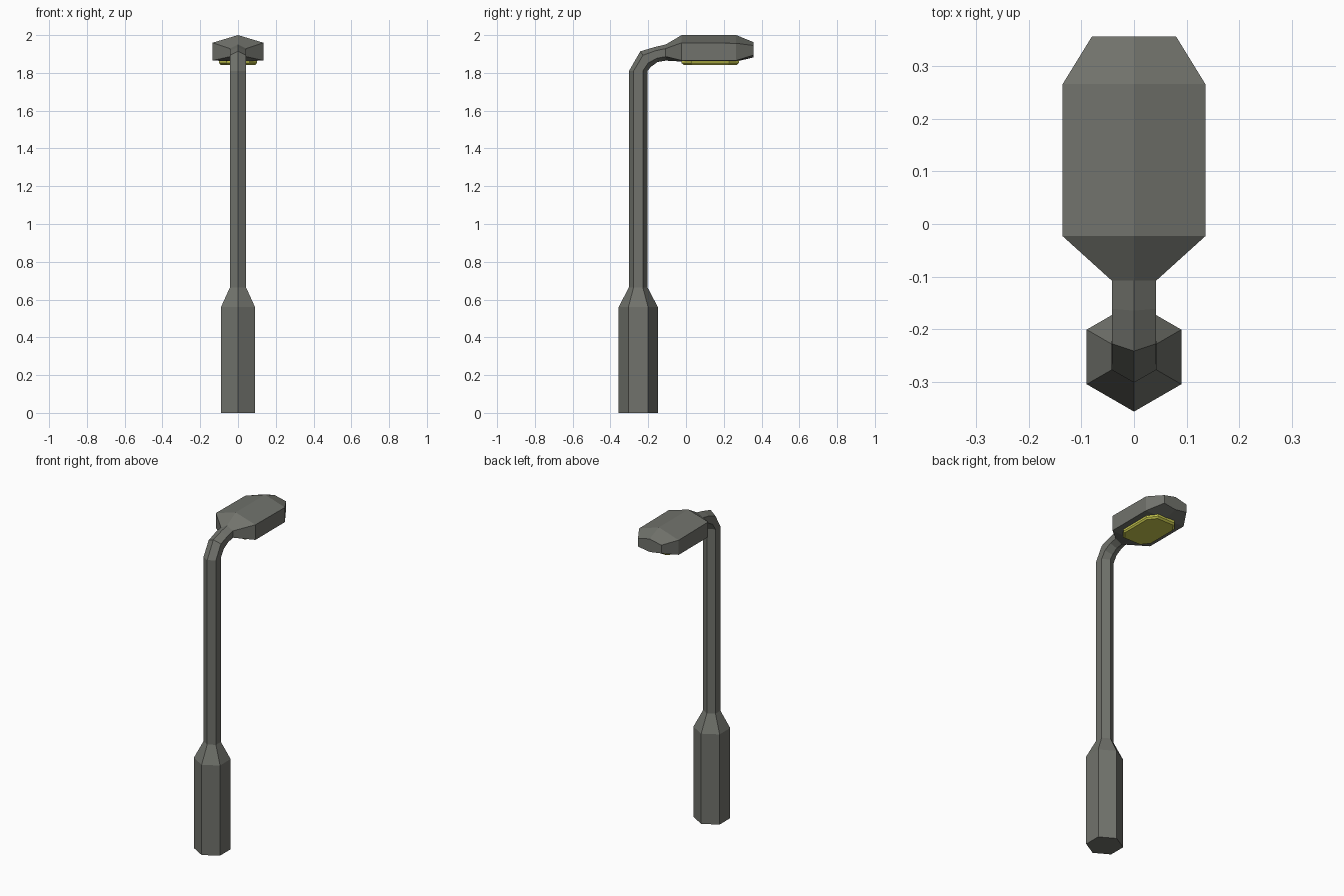
import bpy, bmesh

if "Cube" in bpy.data.objects:
    bpy.data.objects.remove(bpy.data.objects["Cube"])


def material(name, rgb):
    m = bpy.data.materials.new(name)
    m.diffuse_color = (*rgb, 1)
    m.use_nodes = True
    m.node_tree.nodes["Principled BSDF"].inputs["Base Color"].default_value = m.diffuse_color
    return m


grey = material("warm grey metal", (0.165, 0.17, 0.15))
yellow = material("yellow lamp", (0.60, 0.60, 0.08))


def ring(outer, inner, half_width, a=0.25, b=0.75):
    """Six-sided section between two (y, z) points; a and b place the side corners."""
    def at(t, x):
        return (x, outer[0] + (inner[0] - outer[0]) * t, outer[1] + (inner[1] - outer[1]) * t)
    w = half_width
    return [at(0, 0), at(a, w), at(b, w), at(1, 0), at(b, -w), at(a, -w)]


def loft(name, rings, mat, cap_start=True, cap_end=True):
    bm = bmesh.new()
    loops = [[bm.verts.new(p) for p in r] for r in rings]
    n = len(loops[0])
    for lo, hi in zip(loops, loops[1:]):
        for i in range(n):
            j = (i + 1) % n
            bm.faces.new((lo[i], lo[j], hi[j], hi[i]))
    if cap_start:
        bm.faces.new(loops[0][::-1])
    if cap_end:
        bm.faces.new(loops[-1])
    bmesh.ops.recalc_face_normals(bm, faces=bm.faces)
    me = bpy.data.meshes.new(name)
    bm.to_mesh(me)
    bm.free()
    me.materials.append(mat)
    ob = bpy.data.objects.new(name, me)
    bpy.context.collection.objects.link(ob)
    return ob


def upright(z, r, yc=-0.253):
    return ring((yc - r, z), (yc + r, z), r * 0.866)


# Wide hexagonal foot with tapered shoulder
neck = upright(0.665, 0.049)
loft("base", [upright(0, 0.104), upright(0.56, 0.104), neck], grey, cap_end=False)

# Slim pole bending over into the arm
arm_end = ring((-0.108, 1.95), (-0.108, 1.865), 0.042)
loft("pole", [
    neck,
    upright(1.81, 0.049),
    ring((-0.242, 1.914), (-0.186, 1.832), 0.042),
    ring((-0.165, 1.937), (-0.150, 1.858), 0.042),
    arm_end,
], grey, False, False)

# Lamp head with ridged roof and narrowed tip
loft("lamp_head", [
    arm_end,
    ring((-0.023, 2.0), (-0.023, 1.86), 0.136, 0.29, 0.96),
    ring((0.266, 2.0), (0.266, 1.86), 0.136, 0.31, 0.96),
    ring((0.357, 1.963), (0.357, 1.882), 0.08, 0.22, 0.85),
], grey, cap_start=False)


# Glowing panel under the head
def panel(z, s):
    half = [(0.06, -0.152), (0.10, -0.10), (0.10, 0.10), (0.06, 0.152)]
    pts = half + [(-x, y) for x, y in reversed(half)]
    return [(x * s, 0.128 + y * s, z) for x, y in pts]


loft("light_panel", [panel(1.868, 1.0), panel(1.852, 1.0), panel(1.843, 0.93)], yellow)
